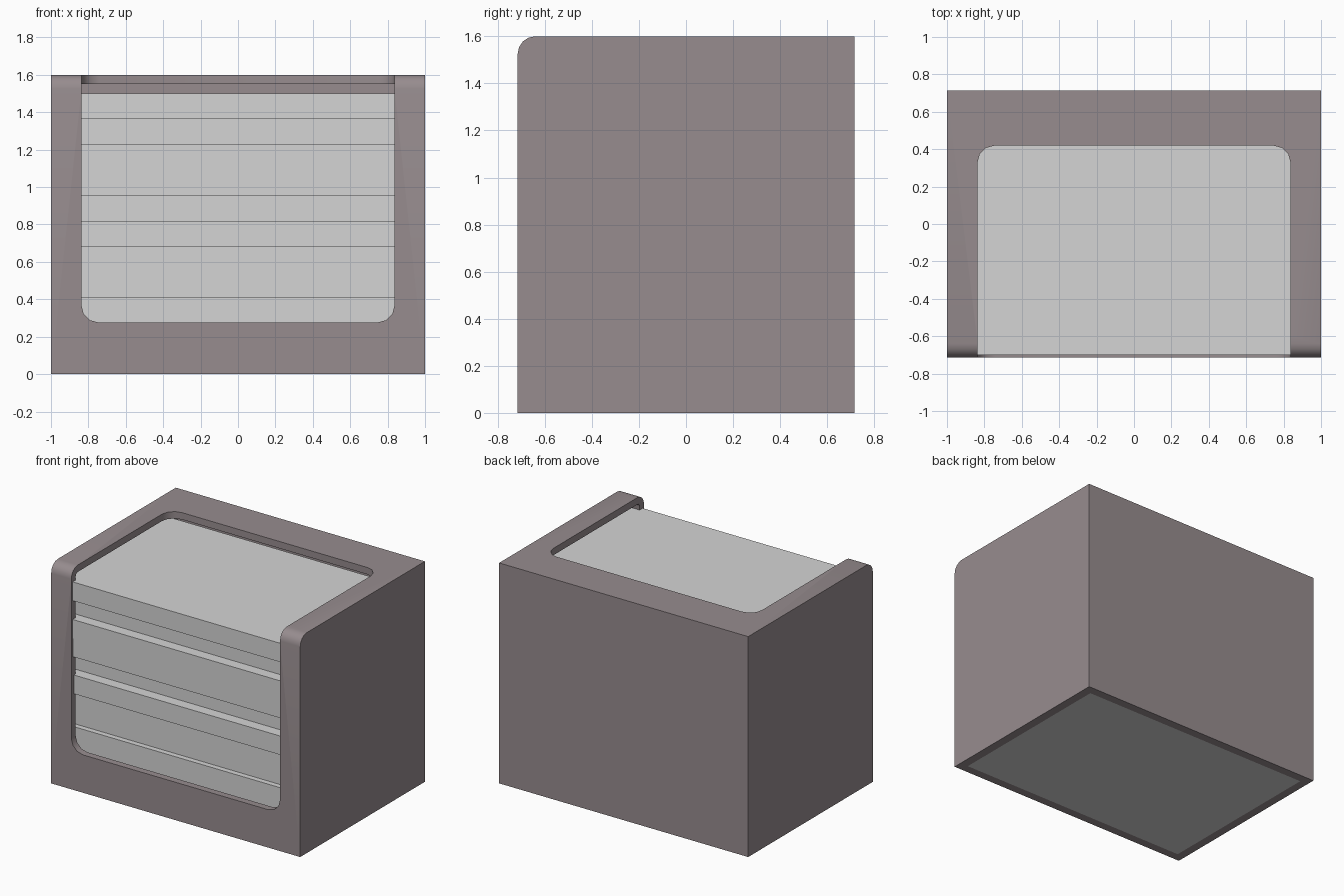
import bpy, bmesh, math

if "Cube" in bpy.data.objects:
    bpy.data.objects.remove(bpy.data.objects["Cube"])

def material(name, rgb):
    m = bpy.data.materials.new(name)
    m.diffuse_color = (*rgb, 1)
    m.use_nodes = True
    m.node_tree.nodes["Principled BSDF"].inputs["Base Color"].default_value = m.diffuse_color
    return m

CASE = material("warm_grey_case", (0.31, 0.265, 0.275))
PAPER = material("paper_white", (0.66, 0.66, 0.66))

def arc(cx, cy, r, a0, a1, n=3):
    return [(cx + r * math.cos(math.radians(a0 + (a1 - a0) * i / n)),
             cy + r * math.sin(math.radians(a0 + (a1 - a0) * i / n))) for i in range(n + 1)]

def prism(name, pts, axis, lo, hi, mat=None):
    """Extrude a 2D outline along an axis (outline uses the two other axes)."""
    place = {'x': lambda p, d: (d, p[0], p[1]),
             'y': lambda p, d: (p[0], d, p[1]),
             'z': lambda p, d: (p[0], p[1], d)}[axis]
    bm = bmesh.new()
    a = [bm.verts.new(place(p, lo)) for p in pts]
    b = [bm.verts.new(place(p, hi)) for p in pts]
    bm.faces.new(a)
    bm.faces.new(b[::-1])
    n = len(pts)
    for i in range(n):
        j = (i + 1) % n
        bm.faces.new((a[i], b[i], b[j], a[j]))
    bmesh.ops.recalc_face_normals(bm, faces=bm.faces)
    me = bpy.data.meshes.new(name)
    bm.to_mesh(me)
    bm.free()
    ob = bpy.data.objects.new(name, me)
    bpy.context.collection.objects.link(ob)
    if mat:
        me.materials.append(mat)
    return ob

def activate(ob):
    bpy.ops.object.select_all(action='DESELECT')
    ob.select_set(True)
    bpy.context.view_layer.objects.active = ob

def cut(ob, cutter):
    m = ob.modifiers.new("cut", 'BOOLEAN')
    m.operation, m.solver, m.object = 'DIFFERENCE', 'EXACT', cutter
    activate(ob)
    bpy.ops.object.modifier_apply(modifier=m.name)
    bpy.data.objects.remove(cutter)

def side_profile(y0, y1, z0, z1, r):
    """Side outline with a rounded top front corner."""
    return [(y1, z0), (y1, z1)] + arc(y0 + r, z1 - r, r, 90, 180, 4) + [(y0, z0)]

# Case: hollow shell, rounded top front edge
case = prism("case", side_profile(-0.715, 0.715, 0, 1.6, 0.075), 'x', -1, 1, CASE)
cut(case, prism("cavity_cutter", side_profile(-0.665, 0.665, 0.05, 1.55, 0.025), 'x', -0.95, 0.95))

# Front and top openings, meeting at the rounded edge
W, R = 0.838, 0.095
front = [(W, 2), (-W, 2)] + arc(-W + R, 0.275 + R, R, 180, 270) + arc(W - R, 0.275 + R, R, 270, 360)
cut(case, prism("front_cutter", front, 'y', -1, -0.6))
top = [(-W, -1), (W, -1)] + arc(W - R, 0.42 - R, R, 0, 90) + arc(-W + R, 0.42 - R, R, 90, 180)
cut(case, prism("top_cutter", top, 'z', 1.5, 2))

# Pale panel under the case
case.data.materials.clear()
case.data.materials.append(CASE)
case.data.materials.append(PAPER)
bm = bmesh.new()
bm.from_mesh(case.data)
for f in bm.faces:
    f.material_index = 0
under = [f for f in bm.faces if f.normal.z < -0.9 and f.calc_center_median().z < 0.01]
bmesh.ops.inset_region(bm, faces=under, thickness=0.09)
for f in under:
    f.material_index = 1
bm.to_mesh(case.data)
bm.free()
activate(case)
bpy.ops.object.shade_smooth_by_angle(angle=math.radians(40))

# Stack of slabs, each slid a little forward or back (listed top to bottom)
fronts = [-0.70, -0.62, -0.70, -0.695, -0.605, -0.685, -0.585, -0.585, -0.625, -0.62, -0.62]
T = 1.5 / len(fronts)
for i, y in enumerate(fronts):
    z1 = 1.5 - i * T
    z0 = max(z1 - T, 0.03)
    outline = [(-0.915, y), (0.915, y), (0.915, y + 1.19), (-0.915, y + 1.19)]
    prism(f"paper_slab_{i + 1}", outline, 'z', z0, z1, PAPER)
